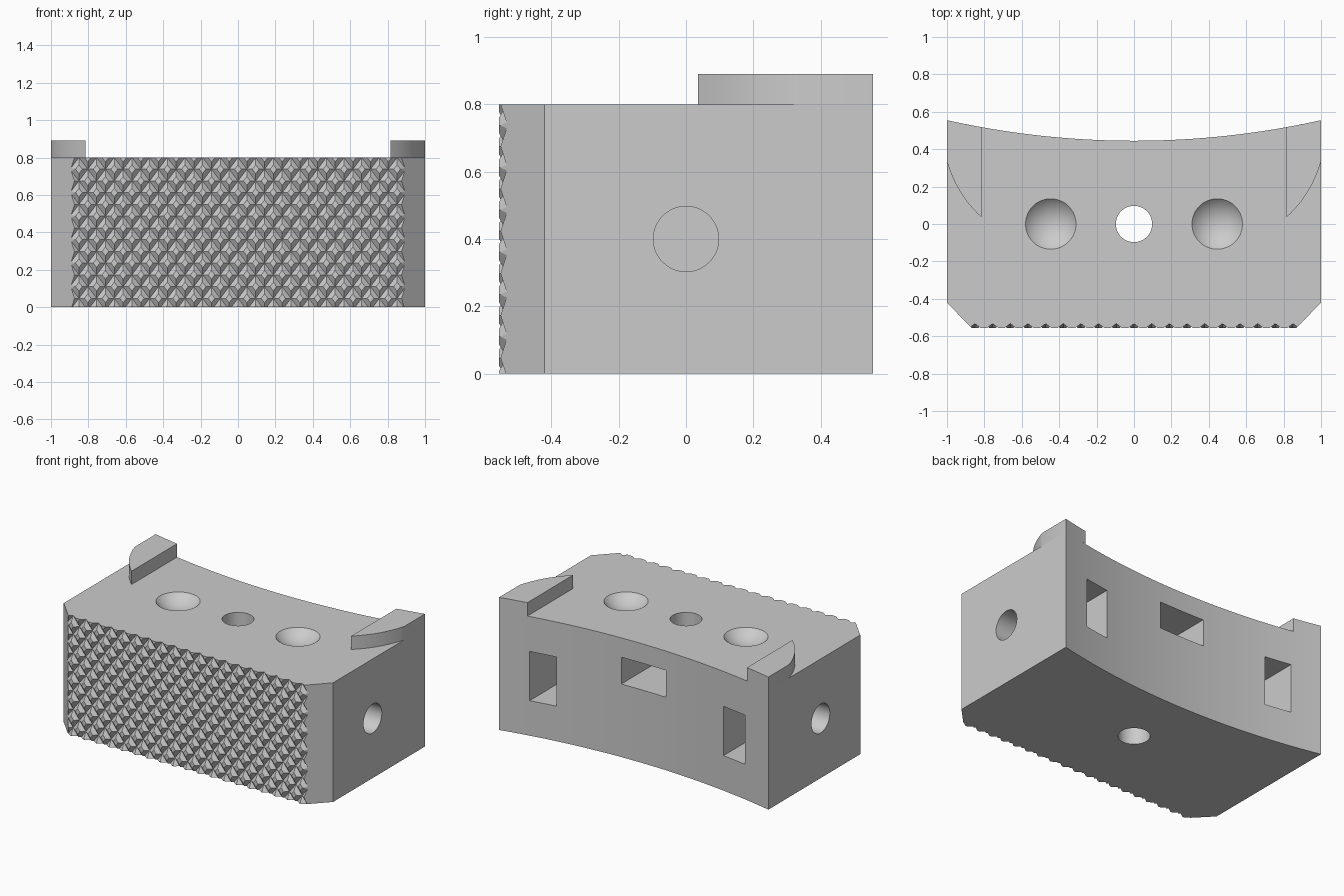
import bpy
import bmesh
import math

HEIGHT = 0.8
FRONT = -0.555
ARC_RADIUS = 4.6
ARC_CENTRE = 0.445 + ARC_RADIUS

old = bpy.data.objects.get("Cube")
if old:
    bpy.data.objects.remove(old, do_unlink=True)

grey = bpy.data.materials.new("plain grey")
grey.use_nodes = True
colour = (0.6, 0.6, 0.6, 1)
grey.diffuse_color = colour
grey.node_tree.nodes["Principled BSDF"].inputs["Base Color"].default_value = colour


def add_prism(bm, points, z0, z1, shift=0):
    """Upright prism over a plan outline, its top shifted along x."""
    low = [bm.verts.new((x, y, z0)) for x, y in points]
    high = [bm.verts.new((x + shift, y, z1)) for x, y in points]
    bm.faces.new(low)
    bm.faces.new(high)
    for i in range(len(points)):
        j = (i + 1) % len(points)
        bm.faces.new((low[i], low[j], high[j], high[i]))


def finish(name, bm):
    bmesh.ops.recalc_face_normals(bm, faces=bm.faces[:])
    mesh = bpy.data.meshes.new(name)
    bm.to_mesh(mesh)
    bm.free()
    mesh.materials.append(grey)
    obj = bpy.data.objects.new(name, mesh)
    bpy.context.collection.objects.link(obj)
    return obj


def prism(name, points, z0, z1):
    bm = bmesh.new()
    add_prism(bm, points, z0, z1)
    return finish(name, bm)


def box(x0, x1, y0, y1, z0, z1):
    return prism("pocket_cutter", [(x0, y0), (x1, y0), (x1, y1), (x0, y1)], z0, z1)


def select(obj):
    bpy.ops.object.select_all(action='DESELECT')
    obj.select_set(True)
    bpy.context.view_layer.objects.active = obj


def cut(target, cutter):
    """Subtract a cutter and discard it."""
    cutter.hide_render = True
    mod = target.modifiers.new("cut", 'BOOLEAN')
    mod.operation = 'DIFFERENCE'
    mod.solver = 'EXACT'
    mod.object = cutter
    select(target)
    bpy.ops.object.modifier_apply(modifier=mod.name)
    bpy.data.objects.remove(cutter, do_unlink=True)


def back_arc(x0, x1, count):
    """Points on the hollow back, from x0 to x1."""
    xs = [x0 + (x1 - x0) * i / count for i in range(count + 1)]
    return [(x, ARC_CENTRE - math.sqrt(ARC_RADIUS ** 2 - x * x)) for x in xs]


def cylinder(radius, depth, location, rotation=(0, 0, 0)):
    bpy.ops.mesh.primitive_cylinder_add(vertices=64, radius=radius, depth=depth,
                                        location=location, rotation=rotation)
    return bpy.context.object


# Block with chamfered front corners and a hollow back
outline = [(-1, -0.42), (-0.87, FRONT), (0.87, FRONT), (1, -0.42)]
body = prism("body", outline + back_arc(1, -1, 48), 0, HEIGHT)

# Vertical bolt hole with a flat nut slot from the back
cut(body, cylinder(0.097, 2, (0, 0, 0.4)))
cut(body, box(-0.167, 0.167, -0.165, 0.8, 0.49, 0.67))

for side in (-1, 1):
    # Side bolt holes, each with an upright nut slot
    cut(body, cylinder(0.097, 0.7, (side * 0.8, 0, 0.4), (0, math.pi / 2, 0)))
    x0, x1 = sorted((side * 0.62, side * 0.8))
    cut(body, box(x0, x1, -0.165, 0.8, 0.235, 0.565))
    # Round dishes in the top
    bpy.ops.mesh.primitive_uv_sphere_add(segments=64, ring_count=48, radius=0.182,
                                         location=(side * 0.445, 0, HEIGHT + 0.122))
    cut(body, bpy.context.object)

# Two crossing sets of diagonal grooves on the front
STEP_X, STEP_Z = 0.0945, 0.1255
slope = STEP_X / STEP_Z
z0, z1 = -0.05, 0.85
for lean in (-1, 1):
    bm = bmesh.new()
    for k in range(-17, 18):
        x = k * STEP_X + lean * slope * (z0 - HEIGHT)
        add_prism(bm, [(x - 0.036, FRONT - 0.005), (x + 0.036, FRONT - 0.005),
                       (x, FRONT + 0.022)], z0, z1, lean * slope * (z1 - z0))
    cut(body, finish("groove_cutter", bm))

# Raised tabs at the back corners, with a bowed front edge
tabs = []
for side, name in ((1, "left_tab"), (-1, "right_tab")):
    bow = []
    for i in range(13):
        t = i / 12
        bulge = 0.1 * t * (1 - t)
        bow.append((0.815 + 0.185 * t + 0.85 * bulge, 0.035 + 0.3 * t - 0.53 * bulge))
    plan = bow + back_arc(1, 0.815, 6)
    tabs.append(prism(name, [(side * x, y) for x, y in plan], HEIGHT, 0.89))

for obj in [body] + tabs:
    select(obj)
    bpy.ops.object.shade_smooth_by_angle(angle=math.radians(18))
